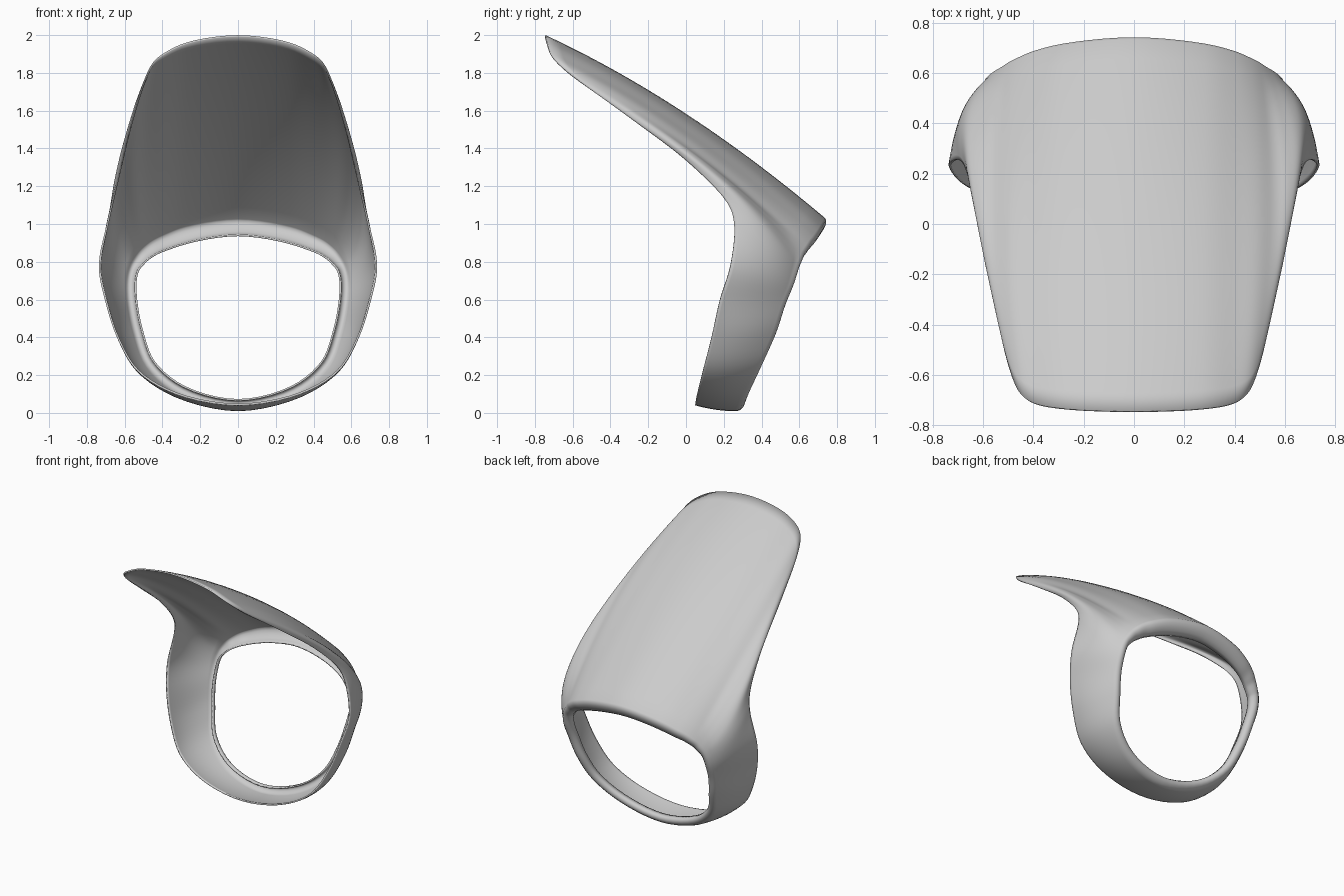
import bpy, bmesh
from mathutils import Vector as V

if "Cube" in bpy.data.objects:
    bpy.data.objects.remove(bpy.data.objects["Cube"])

# Right-half ribs, top centre round to bottom centre:
# rear rim point, front edge point, outward bulge at mid-length
RIBS = [
    ((0, .73, 1.03), (0, -.745, 1.995), (0, 0, .07)),
    ((.28, .705, .99), (.27, -.735, 1.957), (0, 0, .08)),
    ((.40, .675, .945), (.39, -.715, 1.90), (.02, 0, .08)),
    ((.46, .65, .915), (.44, -.685, 1.86), (.04, 0, .08)),
    ((.50, .63, .885), (.48, -.61, 1.79), (.06, 0, .07)),
    ((.53, .61, .855), (.55, -.32, 1.58), (.07, .02, .05)),
    ((.555, .595, .82), (.61, 0, 1.34), (.07, .02, .03)),
    ((.575, .58, .785), (.665, .22, 1.11), (.05, .02, .01)),
    ((.59, .565, .74), (.69, .255, 1.0), (.045, .015, 0)),
    ((.597, .545, .68), (.732, .235, .78), (.02, .02, 0)),
    ((.59, .50, .57), (.70, .18, .60), (.015, .01, 0)),
    ((.56, .45, .42), (.635, .135, .40), (.02, 0, -.01)),
    ((.49, .37, .24), (.53, .09, .225), (.015, 0, -.01)),
    ((.31, .30, .09), (.33, .06, .105), (.01, 0, -.01)),
    ((0, .27, .014), (0, .05, .045), (0, 0, -.008)),
]
SUB, ROWS = 5, 20
# Rolled lip: fraction of inset, distance backward
LIP = [(.12, .012), (.35, .02), (.6, .02), (.85, .012), (1.0, -.002), (1.03, -.03)]


def mirror(p):
    return V((-p.x, p.y, p.z))


def smooth_path(pts):
    """Catmull-Rom through a half loop, square to the mirror plane."""
    p = [V(q) for q in pts]
    p = [mirror(p[1])] + p + [mirror(p[-2])]
    out = []
    for i in range(1, len(p) - 2):
        a, b, c, d = p[i - 1:i + 3]
        # centripetal knots keep uneven spacing free of overshoot
        k = [0.0]
        for u, w in ((a, b), (b, c), (c, d)):
            k.append(k[-1] + max((w - u).length, 1e-5) ** .5)
        mb = (b - a) / (k[1] - k[0]) - (c - a) / (k[2] - k[0]) + (c - b) / (k[2] - k[1])
        mc = (c - b) / (k[2] - k[1]) - (d - b) / (k[3] - k[1]) + (d - c) / (k[3] - k[2])
        mb *= k[2] - k[1]
        mc *= k[2] - k[1]
        for s in range(SUB):
            t = s / SUB
            out.append(b * (2*t**3 - 3*t*t + 1) + mb * (t**3 - 2*t*t + t)
                       + c * (3*t*t - 2*t**3) + mc * (t**3 - t*t))
    return out + [p[-2]]


rear = smooth_path([r[0] for r in RIBS])
front = smooth_path([r[1] for r in RIBS])
mid = smooth_path([(V(r[0]) + V(r[1])) / 2 + V(r[2]) for r in RIBS])

# Rows from the front edge to the rear rim, then around the lip
rows = []
for i in range(ROWS + 1):
    t = i / ROWS
    rows.append([f * (1-t)*(1-2*t) + m * 4*t*(1-t) + r * t*(2*t-1)
                 for f, m, r in zip(front, mid, rear)])
n = len(rear)
for frac, back in LIP:
    row = []
    for i, r in enumerate(rear):
        a = rear[i - 1] if i else mirror(rear[1])
        b = rear[i + 1] if i < n - 1 else mirror(rear[-2])
        d = b - a
        inward = V((d.z, 0, -d.x)).normalized()
        inset = .053 + .034 * min(1, max(0, (r.z - .78) / .2))
        q = r + inward * inset * frac
        q.y += .46 * (q.z - r.z) + back
        row.append(q)
    rows.append(row)

# Fairing shell half
bm = bmesh.new()
grid = [[bm.verts.new(p) for p in row] for row in rows]
for r0, r1 in zip(grid, grid[1:]):
    for i in range(n - 1):
        bm.faces.new((r0[i], r0[i + 1], r1[i + 1], r1[i]))
for row in grid:
    row[0].co.x = row[-1].co.x = 0
bmesh.ops.recalc_face_normals(bm, faces=bm.faces)
if max(bm.faces, key=lambda f: f.calc_center_median().z).normal.z < 0:
    bmesh.ops.reverse_faces(bm, faces=bm.faces)
me = bpy.data.meshes.new("headlight_fairing")
bm.to_mesh(me)
bm.free()
ob = bpy.data.objects.new("headlight_fairing", me)
bpy.context.collection.objects.link(ob)

# Other half and a thin wall
m = ob.modifiers.new("Mirror", 'MIRROR')
m.merge_threshold = .0005
s = ob.modifiers.new("Wall", 'SOLIDIFY')
s.thickness = .01
s.offset = 0

bpy.context.view_layer.objects.active = ob
ob.select_set(True)
bpy.ops.object.shade_smooth_by_angle(angle=.8)
